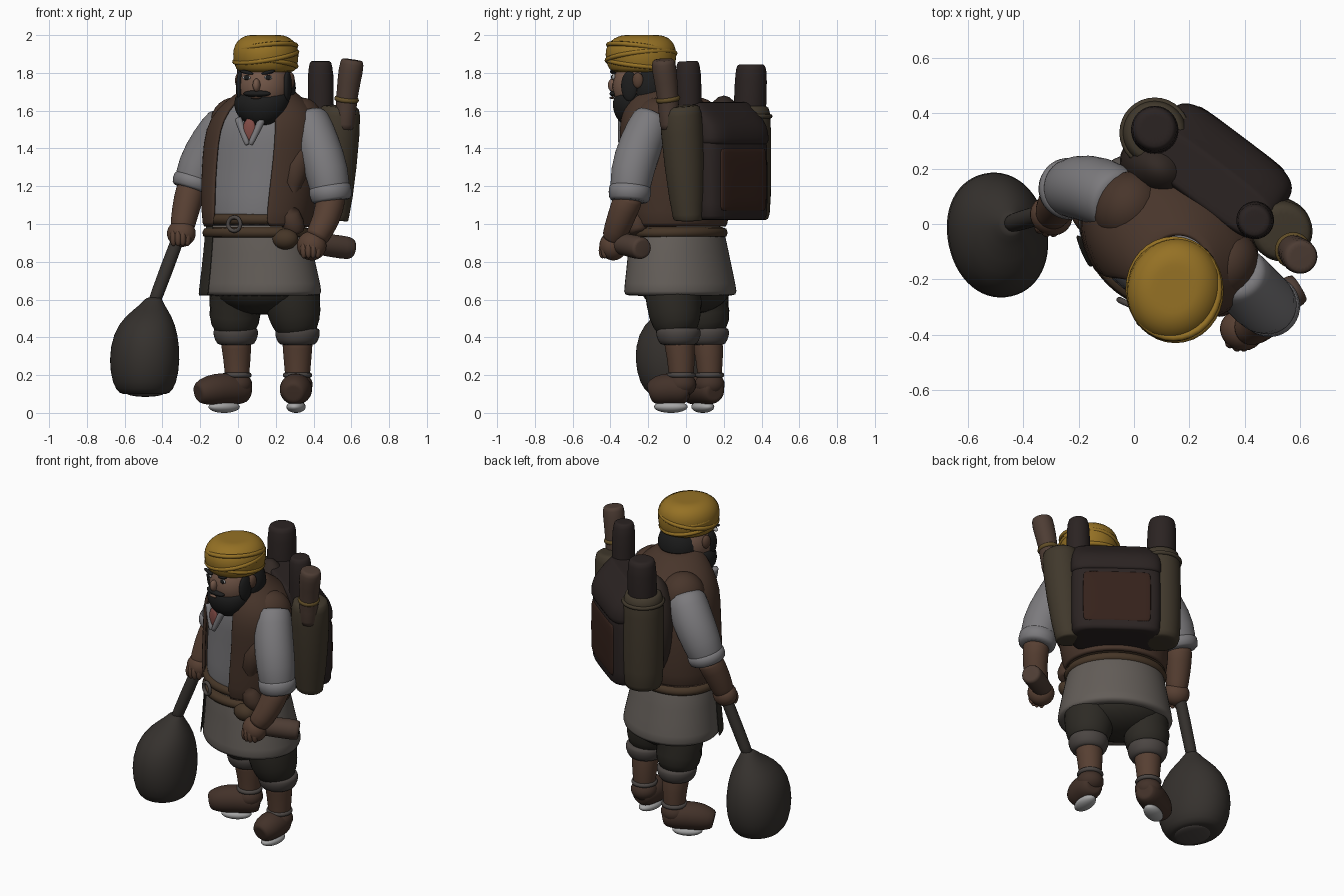
import bpy
from math import sin, cos, pi, radians, copysign
from mathutils import Vector

COLORS = {
    "gold": (0.30, 0.165, 0.018), "face": (0.17, 0.095, 0.065), "skin": (0.095, 0.05, 0.032),
    "hair": (0.012, 0.012, 0.012), "vest": (0.065, 0.036, 0.024), "back": (0.032, 0.022, 0.018),
    "shirt": (0.20, 0.195, 0.205), "tunic": (0.125, 0.11, 0.098), "belt": (0.06, 0.036, 0.02),
    "pants": (0.026, 0.023, 0.018), "cuff": (0.07, 0.06, 0.055), "shoe": (0.055, 0.031, 0.022),
    "pale": (0.38, 0.38, 0.38), "pack": (0.024, 0.017, 0.016), "panel": (0.036, 0.016, 0.011),
    "olive": (0.052, 0.04, 0.025), "bag": (0.036, 0.031, 0.027), "wood": (0.075, 0.046, 0.034),
    "red": (0.22, 0.07, 0.06), "brass": (0.12, 0.075, 0.02),
}
BODY_YAW = -33


def paint(o, name, color):
    o.name = name
    m = bpy.data.materials.get(color) or bpy.data.materials.new(color)
    m.diffuse_color = (*COLORS[color], 1)
    o.data.materials.append(m)
    for p in o.data.polygons:
        p.use_smooth = True
    return o


def skin_rings(name, rings, color, closed=True, thick=0):
    """Bridge equal rings of points into a smoothed surface."""
    n = len(rings[0])
    faces = []
    for k in range(len(rings) - 1):
        for i in range(n if closed else n - 1):
            j = (i + 1) % n
            faces.append((k*n + i, k*n + j, (k+1)*n + j, (k+1)*n + i))
    if closed:
        faces += [tuple(range(n))[::-1], tuple(range((len(rings)-1)*n, len(rings)*n))]
    me = bpy.data.meshes.new(name)
    me.from_pydata([tuple(p) for r in rings for p in r], [], faces)
    o = bpy.data.objects.new(name, me)
    bpy.context.collection.objects.link(o)
    if thick:
        s = o.modifiers.new("thickness", "SOLIDIFY")
        s.thickness, s.offset = thick, 1
    o.modifiers.new("smooth", "SUBSURF").levels = 1
    o.modifiers["smooth"].render_levels = 1
    return paint(o, name, color)


def loft(name, secs, color, yaw=BODY_YAW, e=2, n=28, arc=None, thick=0):
    """Stack superellipses (cx, cy, z, a, b); arc=(from, to) keeps only part of each."""
    ca, sa = cos(radians(yaw)), sin(radians(yaw))
    if not arc:
        f, l = secs[0], secs[-1]
        secs = [(*f[:3], f[3]*.8, f[4]*.8), *secs, (*l[:3], l[3]*.8, l[4]*.8)]
    rings = []
    for cx, cy, z, a, b in secs:
        ring = []
        for i in range(n):
            t = radians(arc[0] + (arc[1]-arc[0])*i/(n-1)) if arc else 2*pi*i/n
            x = a*copysign(abs(cos(t))**(2/e), cos(t))
            y = b*copysign(abs(sin(t))**(2/e), sin(t))
            ring.append((cx + x*ca - y*sa, cy + x*sa + y*ca, z))
        rings.append(ring)
    return skin_rings(name, rings, color, not arc, thick)


def tube(name, pts, color, n=20):
    """Round limb through (x, y, z, radius) points."""
    f, l = pts[0], pts[-1]
    pts = [(*f[:3], f[3]*.75), *pts, (*l[:3], l[3]*.75)]
    P = [Vector(p[:3]) for p in pts]
    rings = []
    for k, p in enumerate(pts):
        d = P[min(k+2 if k == 0 else k+1, len(P)-1)] - P[max(k-2 if k == len(P)-1 else k-1, 0)]
        q = d.to_track_quat("Z", "Y")
        rings.append([P[k] + q @ Vector((p[3]*cos(2*pi*i/n), p[3]*sin(2*pi*i/n), 0)) for i in range(n)])
    return skin_rings(name, rings, color)


def ball(name, loc, scale, color, yaw=0, tilt=0):
    bpy.ops.mesh.primitive_uv_sphere_add(segments=24, ring_count=14, location=loc,
                                         rotation=(0, radians(tilt), radians(yaw)))
    o = bpy.context.object
    o.scale = scale
    return paint(o, name, color)


def ring(name, loc, R, r, color, rot=(0, 0, 0)):
    bpy.ops.mesh.primitive_torus_add(location=loc, rotation=[radians(a) for a in rot], major_radius=R,
                                     minor_radius=r, major_segments=32, minor_segments=8)
    return paint(bpy.context.object, name, color)


# Head, beard and face
ball("head", (.14, -.24, 1.73), (.14, .15, .16), "face", -15)
ball("back_hair", (.17, -.18, 1.72), (.137, .125, .15), "hair", -15)
loft("beard", [(.12, -.28, 1.525, .06, .055), (.12, -.275, 1.56, .12, .095), (.122, -.265, 1.62, .148, .125),
               (.13, -.25, 1.67, .15, .135), (.14, -.235, 1.7, .135, .12)], "hair", -15)
ball("moustache", (.1, -.37, 1.69), (.075, .03, .018), "hair", -15)
ball("nose", (.098, -.388, 1.735), (.02, .026, .035), "face", -15)
ball("lip", (.095, -.392, 1.668), (.03, .012, .006), "face", -15)
for side, x, y, tilt in (("right", .045, -.362, 12), ("left", .16, -.382, -12)):
    ball(side + "_eye", (x, y, 1.775), (.022, .01, .012), "pale", -15)
    ball(side + "_pupil", (x, y - .008, 1.776), (.014, .006, .013), "hair", -15)
    ball(side + "_brow", (x, y - .004, 1.803), (.038, .014, .01), "hair", -15, tilt)
for side, x, y in (("right", .012, -.27), ("left", .262, -.3)):
    ball(side + "_sideburn", (x, y, 1.73), (.02, .045, .08), "hair", -15)
for side, x, y in (("right", .005, -.215), ("left", .28, -.255)):
    ball(side + "_ear", (x, y, 1.76), (.02, .03, .042), "skin", -15)

# Wrapped turban with shallow slanted folds
loft("turban", [(.15, -.235, 1.805, .15, .165), (.148, -.237, 1.84, .168, .183), (.147, -.24, 1.9, .176, .192),
                (.147, -.238, 1.95, .166, .182), (.145, -.235, 1.988, .13, .145), (.145, -.235, 2, .09, .1)],
     "gold", -15)
for z, R, rx, ry in ((1.85, .161, -6, 5), (1.885, .167, 6, -9), (1.925, .161, -8, -7)):
    ring("turban_fold", (.147, -.238, z), R, .013, "gold", (rx, ry, 0)).scale = (1, 1.08, 1)

# Torso, tunic skirt and open vest
torso = [(.1, -.05, .98, .275, .23), (.11, -.05, 1.15, .295, .24), (.13, -.05, 1.35, .31, .245),
         (.14, -.07, 1.5, .305, .24), (.15, -.09, 1.6, .255, .2), (.15, -.13, 1.67, .15, .14)]
skirt = [(.12, -.03, .62, .345, .285), (.12, -.03, .66, .34, .28), (.11, -.04, .85, .305, .25),
         (.1, -.05, 1.0, .28, .235)]
loft("shirt", torso, "shirt")
tube("neck", [(.15, -.14, 1.6, .1), (.14, -.2, 1.75, .09)], "skin")
loft("tunic_skirt", skirt, "tunic")
loft("skirt_slit", [(x, y, z, a + .003, b + .003) for x, y, z, a, b in skirt], "pants",
     arc=(-140, -118), n=8, thick=.008)
loft("vest", [(x, y, z, a + .006, b + .006) for x, y, z, a, b in torso] + [(.16, -.15, 1.71, .1, .1)],
     "vest", arc=(-52, 246), n=40, thick=.022)
tube("vest_left_flap", [(.34, -.24, 1.4, .075), (.27, -.29, 1.2, .08), (.27, -.27, 1.05, .08),
                        (.31, -.25, .95, .05)], "vest")
ball("vest_right_shoulder", (-.02, .06, 1.53), (.125, .135, .14), "vest", BODY_YAW)
ball("vest_left_shoulder", (.335, -.15, 1.54), (.11, .13, .13), "vest", BODY_YAW)
ball("vest_back", (.09, .2, 1.36), (.15, .12, .32), "back", BODY_YAW)
ball("neckline", (.06, -.335, 1.5), (.035, .015, .06), "red", -15)
tube("right_collar", [(.0, -.30, 1.56, .022), (.05, -.345, 1.42, .015)], "shirt")
tube("left_collar", [(.13, -.34, 1.56, .022), (.065, -.345, 1.42, .015)], "shirt")

# Belts, buckle and pouch
for z, g in ((1.025, .022), (.955, .026)):
    loft("belt", [(.1, -.05, z - .03, .285 + g, .235 + g), (.1, -.05, z + .03, .277 + g, .235 + g)], "belt")
ring("buckle", (-.02, -.29, 1.0), .036, .011, "cuff", (90, 0, -25))
ball("belt_pouch", (.25, -.29, .92), (.07, .055, .055), "belt", -10)

# Arms with rolled sleeves
arms = {
    "right": ([(-.05, .08, 1.54, .12), (-.13, .125, 1.43, .127), (-.21, .135, 1.3, .12), (-.245, .125, 1.19, .1)],
              [(-.245, .12, 1.2, .083), (-.28, .07, 1.07, .074), (-.3, .03, .95, .062)],
              (-.3, .03, .95), (.078, .07, .072)),
    "left": ([(.37, -.17, 1.57, .11), (.42, -.24, 1.43, .118), (.475, -.29, 1.27, .119), (.495, -.3, 1.13, .1)],
             [(.495, -.3, 1.15, .083), (.47, -.35, 1.02, .074), (.41, -.385, .92, .065)],
             (.39, -.385, .885), (.08, .072, .078)),
}
for side, (sleeve, fore, hand, size) in arms.items():
    tube(side + "_sleeve", sleeve, "shirt")
    a, b = Vector(sleeve[-2][:3]), Vector(sleeve[-1][:3])
    tube(side + "_sleeve_roll", [(*a.lerp(b, .45), .118), (*a.lerp(b, 1.08), .112)], "shirt")
    tube(side + "_forearm", fore, "skin")
    ball(side + "_hand", hand, size, "skin", -25)
    for i in range(4):
        ball(side + "_finger", (hand[0] - .042 + .025*i, hand[1] - .045 - .012*(i in (1, 2)), hand[2] - .025),
             (.018, .02, .042), "skin")

# Items in the hands: bundle on a stick and a wrapped roll
loft("bundle", [(-.495, -.04, .1, .13, .16), (-.495, -.04, .15, .168, .205), (-.495, -.04, .28, .188, .238),
                (-.49, -.04, .42, .17, .218), (-.475, -.03, .51, .125, .155), (-.455, -.01, .57, .065, .075),
                (-.445, 0, .61, .04, .04)], "bag", 12, 2.1)
ball("bundle_tear", (-.49, -.05, .105), (.1, .12, .02), "cuff")
tube("bundle_handle", [(-.45, 0, .57, .036), (-.3, .045, .97, .036)], "bag")
tube("hand_roll", [(.38, -.37, .9, .055), (.5, -.29, .885, .062), (.6, -.23, .87, .062)], "wood")

# Legs, cuffs and shoes
ball("hips", (.13, 0, .67), (.29, .22, .15), "pants", BODY_YAW)
legs = {
    "right": ([(.03, .06, .74, .155), (-.015, .085, .62, .17), (-.018, .095, .52, .158), (-.012, .11, .42, .105)],
              (-.005, .125), (-.185, .03)),
    "left": ([(.26, -.06, .74, .155), (.285, -.065, .62, .165), (.3, -.06, .52, .152), (.315, -.04, .42, .105)],
             (.315, -.025), (.295, -.17)),
}
for side, (pant, (ax, ay), (tx, ty)) in legs.items():
    tube(side + "_trouser", pant, "pants")
    x, y = pant[-1][:2]
    tube(side + "_trouser_cuff", [(x, y, .45, .12), (x, y, .41, .122), (x, y, .36, .1)], "cuff")
    tube(side + "_shin", [(x, y, .4, .085), (ax, ay, .3, .075), (ax, ay, .15, .064)], "skin")
    ring(side + "_shoe_collar", (ax, ay, .2), .064, .014, "cuff")
    d = Vector((tx - ax, ty - ay, 0))
    A = Vector((ax, ay, 0)) - d*.12
    at = lambda f, z: (*(A + d*f + Vector((0, 0, z))),)
    tube(side + "_shoe", [(*at(-.2, .11), .055), (*at(.05, .12), .08), (*at(.5, .13), .086),
                          (*at(.95, .12), .083), (*at(1.27, .105), .056)], "shoe")
    ball(side + "_ankle", at(.12, .15), (.08, .08, .065), "shoe")
    m = A + d*.5
    yaw = Vector((1, 0)).angle_signed(d.xy)
    ball(side + "_worn_sole", (m.x, m.y, .032), (.09, .05, .032), "pale", -yaw*180/pi)

# Backpack box with a lid that slopes down to the back
slab = lambda name, secs, c: loft(
    name, [(.3 + .6*s, .19 + .8*s, z, a, b) for s, z, a, b in secs], c, -37, 4.5, 40)
slab("backpack", [(0, 1.02, .255, .145), (0, 1.05, .268, .152), (0, 1.44, .268, .15), (0, 1.5, .26, .14)], "pack")
slab("backpack_lid", [(0, 1.42, .268, .155), (0, 1.45, .272, .158), (0, 1.52, .268, .152),
                      (-.03, 1.59, .26, .115), (-.05, 1.63, .255, .09), (-.05, 1.645, .24, .08)], "pack")
slab("back_panel", [(.137, 1.07, .195, .012), (.137, 1.1, .2, .02), (.137, 1.37, .2, .02),
                    (.137, 1.4, .195, .012)], "panel")

# Side pockets with the rolls they carry
tube("right_pocket", [(.075, .33, 1.02, .108), (.075, .33, 1.07, .123), (.075, .33, 1.57, .124),
                      (.075, .33, 1.625, .11)], "olive")
ring("right_pocket_band", (.075, .33, 1.57), .116, .012, "olive")
tube("right_roll", [(.075, .335, 1.5, .088), (.075, .345, 1.8, .088), (.075, .345, 1.845, .075)], "pack")
tube("left_quiver", [(.505, .01, 1.02, .087), (.51, .01, 1.07, .097), (.535, -.025, 1.55, .12),
                     (.54, -.03, 1.625, .105)], "olive")
tube("quiver_roll", [(.565, -.085, 1.5, .054), (.575, -.095, 1.68, .056), (.6, -.118, 1.83, .069),
                     (.606, -.12, 1.87, .06)], "wood")
ring("quiver_roll_band", (.575, -.095, 1.66), .052, .014, "brass", (8, 6, 0))
tube("rear_roll", [(.44, .02, 1.3, .065), (.44, .015, 1.6, .069), (.437, .012, 1.82, .072),
                   (.437, .01, 1.862, .058)], "pack")
